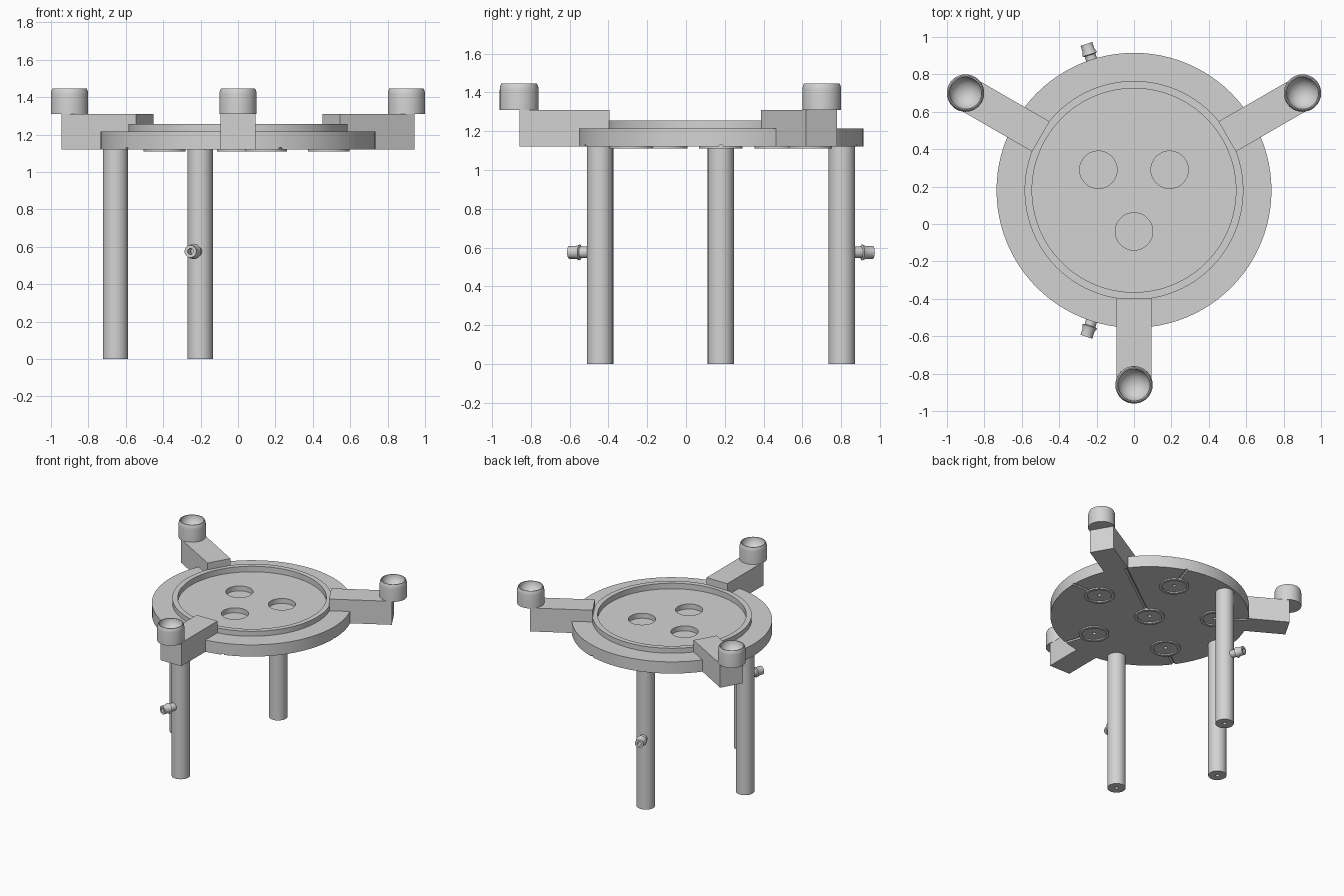
import bpy, bmesh
from math import sin, cos, pi, radians
from mathutils import Matrix, Vector

if "Cube" in bpy.data.objects:
    bpy.data.objects.remove(bpy.data.objects["Cube"])

CY = 0.18          # disc centre in y
Z0 = 1.12          # underside of the disc
DISC_R = 0.735
LEG_R = 0.655      # pitch circle of the legs
PORT_R = 0.485     # pitch circle of the underside ports

grey = bpy.data.materials.new("plain_grey")
grey.use_nodes = True
grey.diffuse_color = (0.65, 0.65, 0.65, 1)
grey.node_tree.nodes["Principled BSDF"].inputs["Base Color"].default_value = grey.diffuse_color


def polar(r, deg, z=0.0):
    a = radians(deg)
    return Vector((r * cos(a), CY + r * sin(a), z))


def finish(name, bm, matrix=None):
    bmesh.ops.remove_doubles(bm, verts=bm.verts, dist=1e-5)
    bmesh.ops.recalc_face_normals(bm, faces=bm.faces)
    mesh = bpy.data.meshes.new(name)
    bm.to_mesh(mesh)
    bm.free()
    if matrix:
        mesh.transform(matrix)
    mesh.materials.append(grey)
    ob = bpy.data.objects.new(name, mesh)
    bpy.context.collection.objects.link(ob)
    smooth(ob)
    return ob


def smooth(ob):
    bpy.ops.object.select_all(action="DESELECT")
    ob.select_set(True)
    bpy.context.view_layer.objects.active = ob
    bpy.ops.object.shade_smooth_by_angle(angle=radians(30))


def lathe(name, profile, matrix, steps=48, closed=False):
    """Spin a (radius, height) profile around z."""
    bm = bmesh.new()
    verts = [bm.verts.new((r, 0, z)) for r, z in profile]
    edges = [bm.edges.new(p) for p in zip(verts, verts[1:])]
    if closed:
        edges.append(bm.edges.new((verts[-1], verts[0])))
    bmesh.ops.spin(bm, geom=verts + edges, cent=(0, 0, 0), axis=(0, 0, 1),
                   angle=2 * pi, steps=steps, use_duplicate=False)
    return finish(name, bm, matrix)


def cylinder(name, r, start, end, steps=32):
    axis = end - start
    turn = axis.to_track_quat("Z", "Y").to_matrix().to_4x4()
    h = axis.length
    return lathe(name, [(0, 0), (r, 0), (r, h), (0, h)],
                 Matrix.Translation(start) @ turn, steps)


def cut(target, cutters):
    for c in cutters:
        c.hide_render = True
        mod = target.modifiers.new("cut", "BOOLEAN")
        mod.operation = "DIFFERENCE"
        mod.solver = "EXACT"
        mod.object = c
        bpy.context.view_layer.objects.active = target
        bpy.ops.object.modifier_apply(modifier=mod.name)
        bpy.data.objects.remove(c)
    smooth(target)


# Disc with raised rim and shallow tray
disc = lathe("disc", [(0, Z0), (DISC_R, Z0), (DISC_R, 1.215), (0.585, 1.215),
                      (0.585, 1.255), (0.545, 1.255), (0.545, 1.21), (0, 1.21)],
             Matrix.Translation((0, CY, 0)), 96)

cutters = []
# Round pockets in the tray
for a in (30, 150, 270):
    cutters.append(cylinder("pocket_cutter", 0.1, polar(0.22, a, 1.17), polar(0.22, a, 1.3), 48))

# Underside ports: centre one plus five around it, each with a groove to the edge
ports = [(0, 36)] + [(PORT_R, 72 * i) for i in range(5)]
for r, a in ports:
    p = polar(r, a)
    cutters.append(cylinder("groove_cutter", 0.011, polar(r + 0.105, a, Z0), polar(0.8, a, Z0), 12))
    cutters.append(cylinder("bore_cutter", 0.014, p + Vector((0, 0, Z0 - 0.05)),
                            p + Vector((0, 0, Z0 + 0.03)), 16))
    lathe("port_ring", [(0.09, Z0 + 0.002), (0.09, Z0 - 0.01), (0.112, Z0 - 0.01),
                        (0.112, Z0 + 0.002)], Matrix.Translation(p), closed=True)
cut(disc, cutters)

# Legs with a small bore in the foot
for a in (108, 180, 252):
    lathe("leg", [(0, 0.06), (0.014, 0.06), (0.014, 0), (0.068, 0), (0.068, Z0 + 0.005),
                  (0, Z0 + 0.005)], Matrix.Translation(polar(LEG_R, a)))

# Hose barbs pointing outwards on the front and back legs
for a in (108, 252):
    place = (Matrix.Translation(polar(LEG_R, a, 0.575)) @ Matrix.Rotation(radians(a), 4, "Z")
             @ Matrix.Rotation(pi / 2, 4, "Y"))
    lathe("hose_barb", [(0, 0.05), (0.03, 0.05), (0.03, 0.105), (0.041, 0.11), (0.033, 0.13),
                        (0.033, 0.168), (0.016, 0.168), (0.016, 0.11), (0, 0.11)], place, 32)

# Arms resting on the disc, each carrying a cup
for a in (30, 150, 270):
    place = Matrix.Translation((0, CY, 0)) @ Matrix.Rotation(radians(a), 4, "Z")
    side = [(0.575, 1.2), (0.575, 1.31), (1.037, 1.31), (1.037, Z0), (0.725, Z0), (0.725, 1.2)]
    bm = bmesh.new()
    face = bm.faces.new([bm.verts.new((x, -0.093, z)) for x, z in side])
    ext = bmesh.ops.extrude_face_region(bm, geom=[face])
    bmesh.ops.translate(bm, vec=(0, 0.186, 0),
                        verts=[v for v in ext["geom"] if isinstance(v, bmesh.types.BMVert)])
    finish("arm", bm, place)

    bowl = [(0.086 * cos(radians(t)), 1.445 - 0.08 * sin(radians(t))) for t in range(0, 91, 10)]
    lathe("cup", [(0, 1.309), (0.1, 1.309), (0.1, 1.415), (0.098, 1.43), (0.092, 1.445)]
          + bowl[:-1] + [(0, 1.365)],
          Matrix.Translation(polar(1.04, a)))
